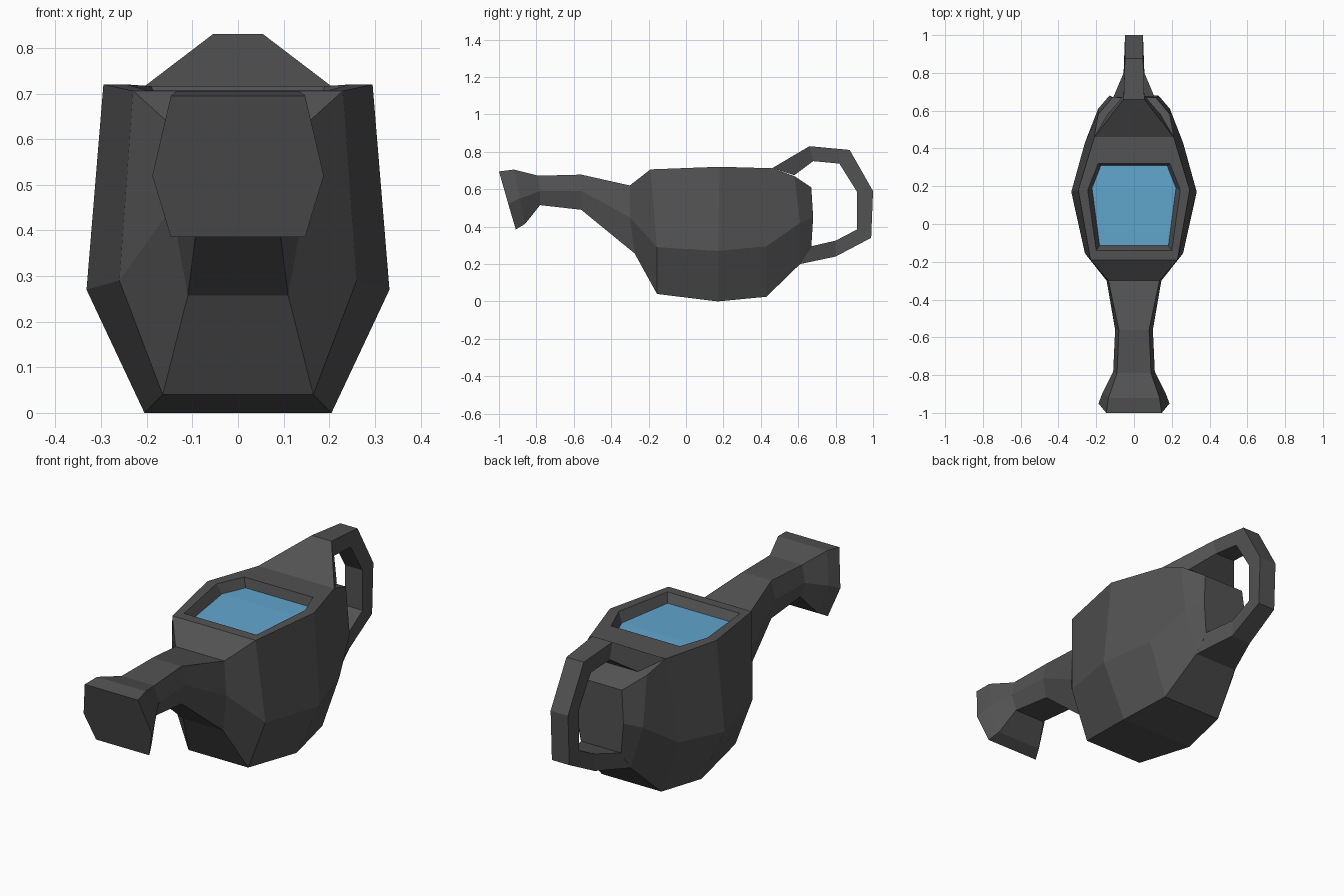
import bpy, bmesh


def material(name, rgb):
    m = bpy.data.materials.new(name)
    m.diffuse_color = (*rgb, 1)
    return m


def finish(bm, name, mat):
    bmesh.ops.recalc_face_normals(bm, faces=bm.faces)
    me = bpy.data.meshes.new(name)
    bm.to_mesh(me)
    bm.free()
    me.materials.append(mat)
    ob = bpy.data.objects.new(name, me)
    bpy.context.collection.objects.link(ob)
    return ob


def mirrored_ring(bm, half):
    """Right-hand points followed by their mirror image, as one closed ring."""
    pts = list(half) + [(-x, y, z) for x, y, z in reversed(half)]
    return [bm.verts.new(p) for p in pts]


def bridge(bm, a, b, skip=()):
    n = len(a)
    for i in range(n):
        if i not in skip:
            j = (i + 1) % n
            bm.faces.new((a[i], a[j], b[j], b[i]))


grey = material("dark_grey", (0.085, 0.085, 0.085))
blue = material("water_blue", (0.12, 0.38, 0.62))

# Hexagonal half sections (top, middle, bottom) from spout mouth to back
sections = [
    [(0.147, -1.00, 0.695), (0.188, -0.95, 0.52), (0.147, -0.91, 0.385)],
    [(0.135, -0.92, 0.705), (0.165, -0.89, 0.55), (0.125, -0.86, 0.415)],
    [(0.090, -0.79, 0.672), (0.110, -0.78, 0.59), (0.085, -0.78, 0.515)],
    [(0.080, -0.56, 0.678), (0.100, -0.56, 0.59), (0.080, -0.56, 0.49)],
    [(0.135, -0.30, 0.62), (0.145, -0.30, 0.45), (0.110, -0.275, 0.257)],
    [(0.230, -0.19, 0.706), (0.260, -0.155, 0.29), (0.165, -0.155, 0.04)],
    [(0.295, 0.18, 0.72), (0.332, 0.17, 0.27), (0.205, 0.17, 0.0)],
    [(0.210, 0.46, 0.712), (0.260, 0.43, 0.295), (0.165, 0.43, 0.025)],
    [(0.190, 0.58, 0.67), (0.190, 0.61, 0.42), (0.120, 0.61, 0.20)],
    [(0.115, 0.67, 0.61), (0.130, 0.68, 0.45), (0.110, 0.67, 0.29)],
]
rim = [(0.200, -0.14, 0.707), (0.245, 0.18, 0.720), (0.190, 0.32, 0.716)]
water_edge = [(0.182, -0.115, 0.665), (0.222, 0.19, 0.672), (0.175, 0.31, 0.669)]

# Body and spout in one skin, with the fill opening in the top
bm = bmesh.new()
rings = [mirrored_ring(bm, s) for s in sections]
for k in range(len(rings) - 1):
    bridge(bm, rings[k], rings[k + 1], skip=(5,) if k in (5, 6) else ())
bm.faces.new(rings[0])
bm.faces.new(rings[-1])
outer = [rings[k][0] for k in (5, 6, 7)] + [rings[k][5] for k in (7, 6, 5)]
edge = mirrored_ring(bm, rim)
lip = mirrored_ring(bm, water_edge)
bridge(bm, outer, edge)
bridge(bm, edge, lip)
finish(bm, "body_and_spout", grey)

# Water surface, creased across its widest line
bm = bmesh.new()
w = mirrored_ring(bm, water_edge)
bm.faces.new((w[0], w[1], w[4], w[5]))
bm.faces.new((w[1], w[2], w[3], w[4]))
finish(bm, "water", blue)
for f in bpy.data.objects["water"].data.polygons:
    if f.normal.z < 0:
        f.flip()

# Handle stations: outer (y, z), inner (y, z), outer and inner half width
stations = [
    (0.46, 0.712, 0.58, 0.675, 0.210, 0.140),
    (0.66, 0.830, 0.68, 0.750, 0.055, 0.055),
    (0.875, 0.810, 0.82, 0.737, 0.048, 0.048),
    (1.00, 0.590, 0.915, 0.585, 0.048, 0.048),
    (0.99, 0.340, 0.915, 0.385, 0.048, 0.048),
    (0.80, 0.240, 0.80, 0.325, 0.055, 0.055),
    (0.61, 0.200, 0.67, 0.295, 0.120, 0.110),
]
bm = bmesh.new()
hr = [mirrored_ring(bm, [(wo, yo, zo), (wi, yi, zi)])
      for yo, zo, yi, zi, wo, wi in stations]
for a, b in zip(hr, hr[1:]):
    bridge(bm, a, b)
bm.faces.new(hr[0])
bm.faces.new(hr[-1])
finish(bm, "handle", grey)
